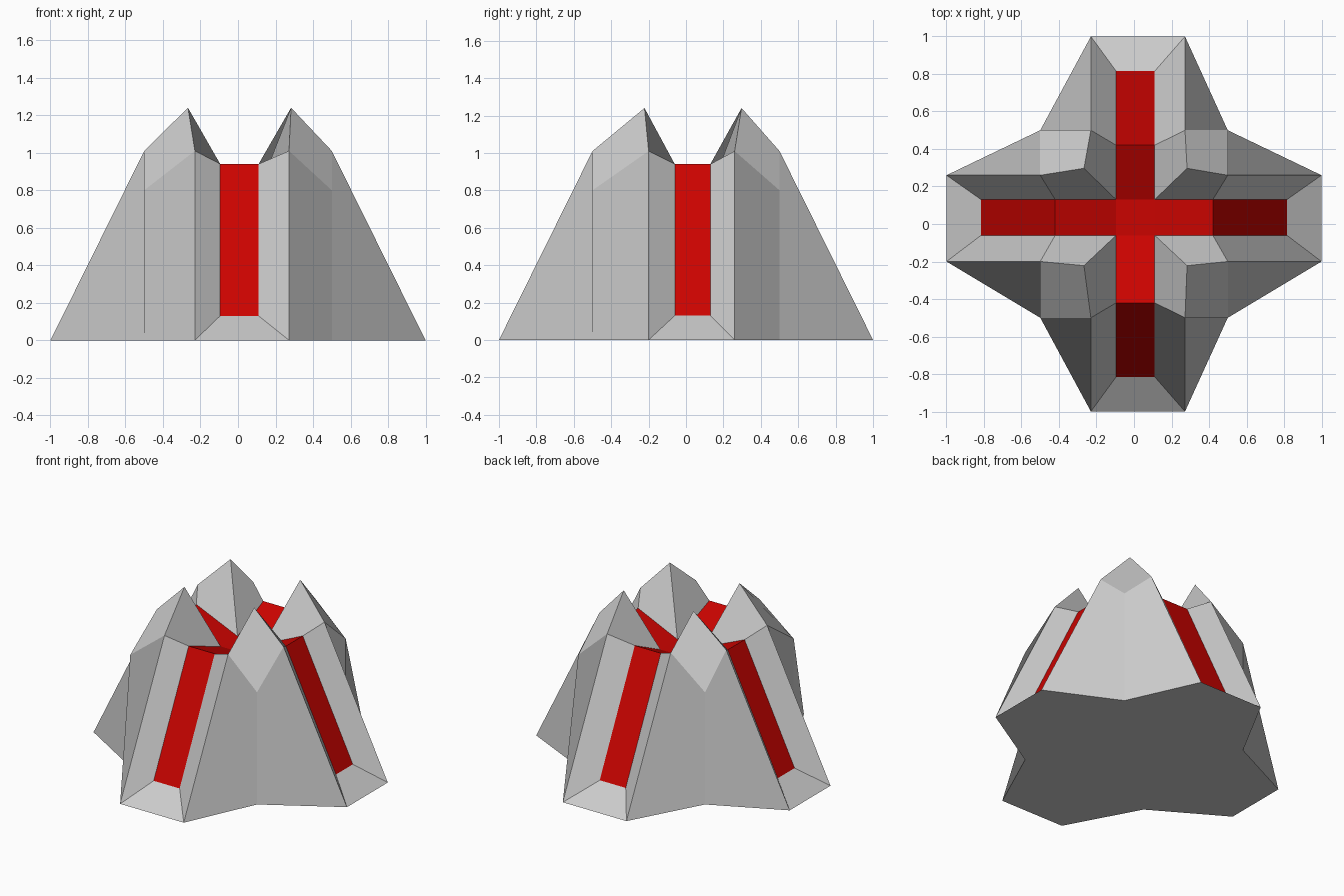
import bpy
from mathutils import Vector
from mathutils.geometry import normal

if "Cube" in bpy.data.objects:
    bpy.data.objects.remove(bpy.data.objects["Cube"])

# Offsets of the arm edge, channel edge and peak on each side of both axes
EDGE = {(0, -1): -.23, (0, 1): .272, (1, -1): -.20, (1, 1): .26}
RED = {(0, -1): -.095, (0, 1): .11, (1, -1): -.06, (1, 1): .13}
PEAK = {(0, -1): -.267, (0, 1): .283, (1, -1): -.222, (1, 1): .297}
FLOOR = .80


def arm_pt(axis, side, out, cross, z):
    """Point on the arm running along axis: outward distance, cross offset, height."""
    p = [0, 0, z]
    p[axis] = side * out
    p[1 - axis] = cross
    return tuple(p)


def make(name, faces, base=None):
    verts, polys = [], []

    def index(p):
        p = tuple(round(c, 4) for c in p)
        if p not in verts:
            verts.append(p)
        return verts.index(p)

    for f in faces:
        # face upward, keeping the first corner so the fold stays the same
        if normal([Vector(p) for p in f]).z < 0:
            f = [f[0]] + f[:0:-1]
        polys.append([index(p) for p in f])
    if base:
        polys.append([index(p) for p in reversed(base)])
    mesh = bpy.data.meshes.new(name)
    mesh.from_pydata(verts, [], polys)
    mesh.update()
    ob = bpy.data.objects.new(name, mesh)
    bpy.context.collection.objects.link(ob)
    return ob


body, red, base = [], [], []

# Four corner towers with the arm flanks and channel walls beside them
for sx, sy in ((1, 1), (-1, 1), (-1, -1), (1, -1)):
    s = (sx, sy)
    peak = (PEAK[0, sx], PEAK[1, sy], 1.24)
    inner = (RED[0, sx], RED[1, sy], FLOOR)
    low, high = (.5 * sx, .5 * sy, 0), (.5 * sx, .5 * sy, .8)
    shoulders, feet = [], []
    for axis in (0, 1):
        c = s[1 - axis]
        e, r = EDGE[1 - axis, c], RED[1 - axis, c]
        foot = arm_pt(axis, s[axis], 1, e, 0)
        shoulder = arm_pt(axis, s[axis], .5, e, 1.01)
        strip_low = arm_pt(axis, s[axis], .815, r, .13)
        strip_top = arm_pt(axis, s[axis], .42, r, .94)
        side = [foot, low, high, shoulder]
        wall = [peak, inner, strip_top, shoulder]
        # one side of each tower folds inward, the other outward
        if (sx * sy > 0) == (axis == 0):
            side, wall = side[1:] + side[:1], wall[1:] + wall[:1]
        body += [side, wall, [shoulder, strip_top, strip_low, foot]]
        shoulders.append(shoulder)
        feet.append(foot)
    body.append([peak, shoulders[0], high, shoulders[1]])
    # outline of the underside, counter-clockwise
    ring = [feet[0], low, feet[1]]
    base += ring if sx * sy > 0 else ring[::-1]

# Sloped arm ends and the red strips that climb each arm and dip to the middle
for axis in (0, 1):
    o = 1 - axis
    e0, e1 = EDGE[o, -1], EDGE[o, 1]
    r0, r1 = RED[o, -1], RED[o, 1]
    for side in (-1, 1):
        def row(out, a, b, z):
            return [arm_pt(axis, side, out, a, z), arm_pt(axis, side, out, b, z)]
        foot = row(1, e0, e1, 0)
        low = row(.815, r0, r1, .13)
        top = row(.42, r0, r1, .94)
        mid = row(abs(RED[axis, side]), r0, r1, FLOOR)
        body.append(foot + low[::-1])
        red += [low + top[::-1], top + mid[::-1]]

# Flat middle of the cross
x0, x1, y0, y1 = RED[0, -1], RED[0, 1], RED[1, -1], RED[1, 1]
red.append([(x0, y0, FLOOR), (x1, y0, FLOOR), (x1, y1, FLOOR), (x0, y1, FLOOR)])

make("rock_body", body, base)
cross = make("red_cross_channel", red)
mat = bpy.data.materials.new("red")
mat.diffuse_color = (.6, .001, 0, 1)
mat.use_nodes = True
mat.node_tree.nodes["Principled BSDF"].inputs["Base Color"].default_value = mat.diffuse_color
cross.data.materials.append(mat)
